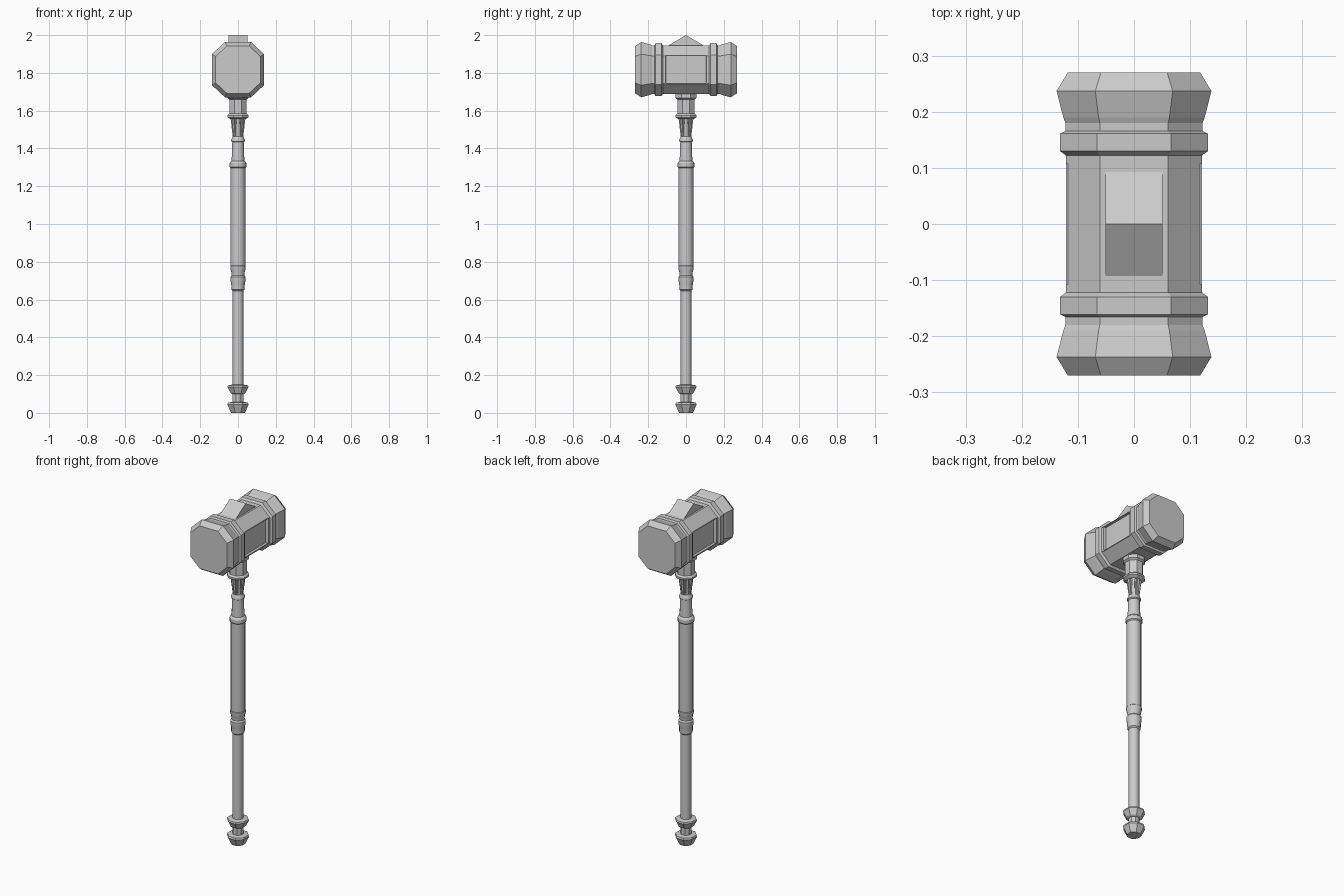
import bpy, bmesh, math
from mathutils import Matrix, Vector

if "Cube" in bpy.data.objects:
    bpy.data.objects.remove(bpy.data.objects["Cube"])

HEAD_Z = 1.817


def finish(bm, name, smooth=False):
    bmesh.ops.recalc_face_normals(bm, faces=bm.faces)
    me = bpy.data.meshes.new(name)
    bm.to_mesh(me)
    bm.free()
    ob = bpy.data.objects.new(name, me)
    bpy.context.collection.objects.link(ob)
    if smooth:
        bpy.context.view_layer.objects.active = ob
        ob.select_set(True)
        bpy.ops.object.shade_smooth_by_angle(angle=math.radians(30))
        ob.select_set(False)
    return ob


def loft(sections):
    """Skin a list of equal-length point rings and cap both ends."""
    bm = bmesh.new()
    rings = [[bm.verts.new(p) for p in s] for s in sections]
    n = len(rings[0])
    for a, b in zip(rings, rings[1:]):
        for i in range(n):
            j = (i + 1) % n
            bm.faces.new((a[i], a[j], b[j], b[i]))
    bm.faces.new(rings[0])
    bm.faces.new(rings[-1])
    return bm


def turned(name, profile, sides, smooth=False):
    """Turned handle part; profile is (half width, z), flats face the axes."""
    k = 1 / math.cos(math.pi / sides)
    angles = [2 * math.pi * (i + 0.5) / sides for i in range(sides)]
    finish(loft([[(r * k * math.cos(a), r * k * math.sin(a), z) for a in angles]
                 for r, z in profile]), name, smooth)


def octagon(y, h):
    w, v = h, h * 1.06
    a, b = w * 0.5, v * 0.56
    return [(x, y, HEAD_Z + z) for x, z in
            ((w, -b), (w, b), (a, v), (-a, v), (-w, b), (-w, -b), (-a, -v), (a, -v))]


# Head: mirrored octagonal profile with flared ends and raised bands
half = [(0.27, 0.118), (0.237, 0.138), (0.19, 0.126), (0.18, 0.122), (0.166, 0.122),
        (0.161, 0.132), (0.13, 0.132), (0.122, 0.121)]
bm = loft([octagon(-y, h) for y, h in half] + [octagon(y, h) for y, h in reversed(half)])
bmesh.ops.recalc_face_normals(bm, faces=bm.faces)
# Recessed side panels
panels = [f for f in bm.faces
          if abs(f.calc_center_median().y) < 0.01 and abs(f.normal.x) > 0.99]
bmesh.ops.inset_individual(bm, faces=panels, thickness=0.02)
for f in panels:
    for v in f.verts:
        v.co.z = HEAD_Z + (v.co.z - HEAD_Z) * 1.3
bmesh.ops.inset_individual(bm, faces=panels, thickness=0.003, depth=-0.016)
finish(bm, "hammer_head")

# Peaked crest on top of the head
finish(loft([[(x, -0.1, 1.941), (x, 0.1, 1.941), (x, 0, 2.0)] for x in (-0.051, 0.051)]),
       "head_crest")

# Handle, from the pommel up
turned("pommel", [(0.036, 0), (0.04, 0.008), (0.056, 0.044), (0.053, 0.054), (0.03, 0.058)], 8)
turned("pommel_neck", [(0.028, 0.05), (0.028, 0.115)], 8)
turned("pommel_collar", [(0.032, 0.1), (0.04, 0.105), (0.056, 0.138), (0.053, 0.146),
                         (0.028, 0.15)], 8)
turned("lower_shaft", [(0.028, 0.14), (0.028, 0.66)], 16, True)
turned("middle_rings", [(0.028, 0.645), (0.035, 0.652), (0.036, 0.685), (0.040, 0.70),
                        (0.040, 0.72), (0.034, 0.728), (0.036, 0.75), (0.041, 0.765),
                        (0.041, 0.778), (0.036, 0.784)], 16, True)
turned("grip", [(0.0385, 0.775), (0.0385, 1.305)], 16, True)
turned("grip_ring", [(0.038, 1.296), (0.044, 1.302), (0.044, 1.322), (0.038, 1.332),
                     (0.033, 1.335)], 16, True)
turned("upper_shaft", [(0.034, 1.33), (0.03, 1.44)], 16, True)
turned("upper_ring", [(0.028, 1.432), (0.036, 1.438), (0.036, 1.448), (0.028, 1.462)], 16, True)
turned("flared_core", [(0.022, 1.455), (0.031, 1.57)], 8)
turned("neck_collar", [(0.04, 1.555), (0.056, 1.565), (0.056, 1.575), (0.046, 1.584)], 8)
turned("neck_block", [(0.046, 1.58), (0.046, 1.66), (0.056, 1.668), (0.056, 1.70)], 8)

# Ribs round the flared neck
bm = bmesh.new()
for i in range(8):
    turn = Matrix.Rotation(i * math.pi / 4, 4, 'Z')
    for v in bmesh.ops.create_cube(bm, size=1)["verts"]:
        top, out = v.co.z > 0, v.co.x > 0
        r = (0.04 if top else 0.027) if out else 0.01
        w = 0.008 if top else 0.005
        v.co = turn @ Vector((r, math.copysign(w, v.co.y), 1.565 if top else 1.455))
finish(bm, "neck_ribs")
